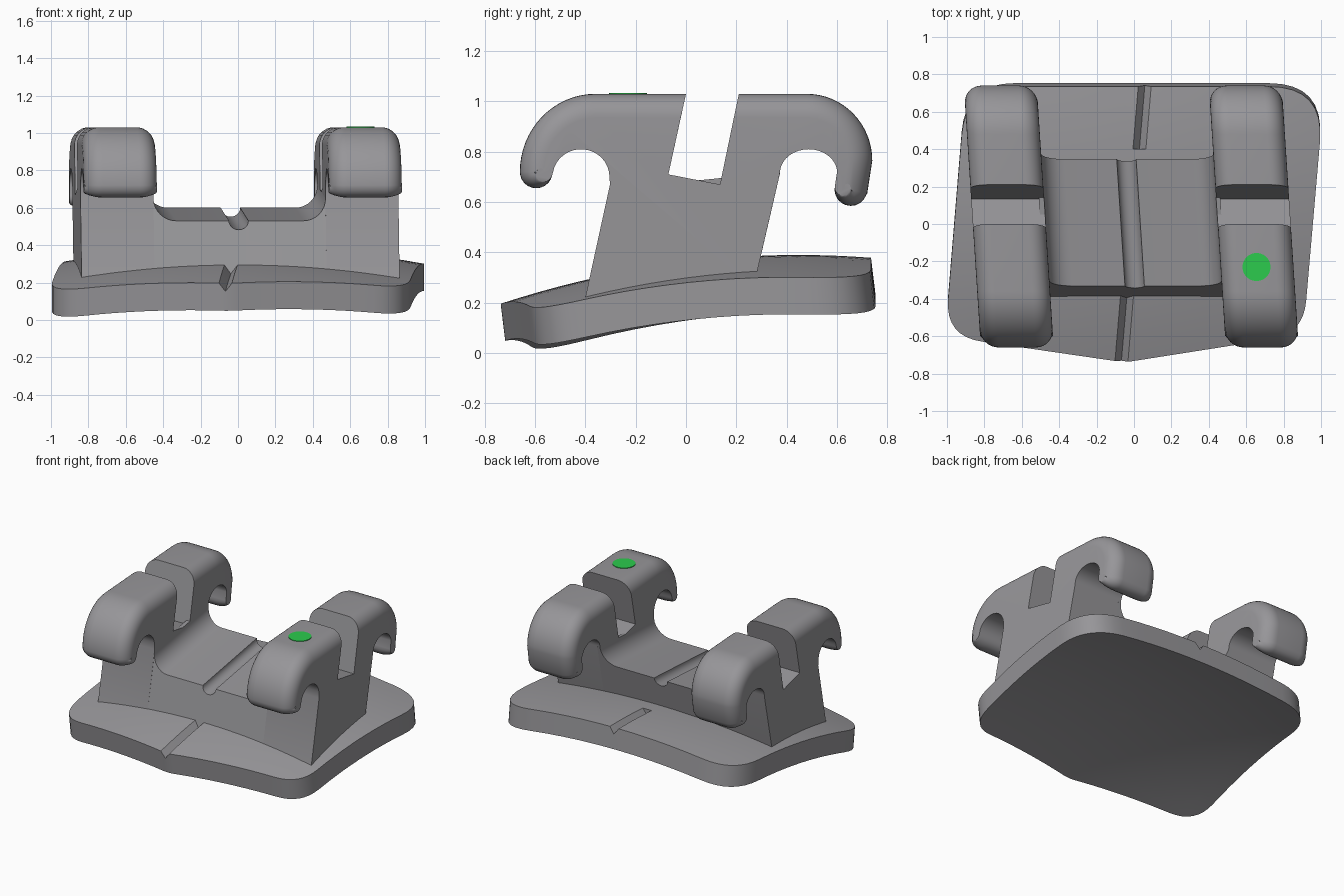
import bpy, bmesh, math
from mathutils import Vector

if "Cube" in bpy.data.objects:
    bpy.data.objects.remove(bpy.data.objects["Cube"], do_unlink=True)


def material(name, color):
    m = bpy.data.materials.new(name)
    m.use_nodes = True
    m.diffuse_color = (*color, 1)
    m.node_tree.nodes["Principled BSDF"].inputs["Base Color"].default_value = (*color, 1)
    return m


STEEL = material("steel grey", (0.31, 0.305, 0.32))
GREEN = material("marker green", (0.025, 0.6, 0.075))


def finish(name, bm, mat):
    bmesh.ops.recalc_face_normals(bm, faces=bm.faces)
    mesh = bpy.data.meshes.new(name)
    bm.to_mesh(mesh)
    bm.free()
    ob = bpy.data.objects.new(name, mesh)
    bpy.context.collection.objects.link(ob)
    mesh.materials.append(mat)
    return ob


def smooth(ob):
    bpy.ops.object.select_all(action="DESELECT")
    ob.select_set(True)
    bpy.context.view_layer.objects.active = ob
    bpy.ops.object.shade_smooth_by_angle(angle=math.radians(32))


def loft(name, sections, mat=STEEL):
    """Join equal-length closed sections into a capped solid."""
    bm = bmesh.new()
    rows = [[bm.verts.new(p) for p in s] for s in sections]
    n = len(rows[0])
    for a, b in zip(rows, rows[1:]):
        for i in range(n):
            j = (i + 1) % n
            bm.faces.new((a[i], a[j], b[j], b[i]))
    bm.faces.new(rows[0])
    bm.faces.new(rows[-1])
    return finish(name, bm, mat)


def arc(cy, cz, ry, rz, a0, a1, n):
    pts = []
    for i in range(n + 1):
        a = math.radians(a0 + (a1 - a0) * i / n)
        pts.append((cy + ry * math.cos(a), cz + rz * math.sin(a)))
    return pts


def skew(u, y):
    return u - 0.065 * y


# Curved base plate with rounded corners
def plate_z(x, y):
    return 0.362 + 0.124 * y - 0.137 * y * y - 0.09 * x * x


corners = [(-0.05, -0.74, 0.05), (0.905, -0.59, 0.18), (1.02, 0.735, 0.3),
           (-0.9, 0.735, 0.26), (-1.01, -0.6, 0.2)]
outline = []
for i, (x, y, t) in enumerate(corners):
    p = Vector((x, y))
    prev, nxt = Vector(corners[i - 1][:2]), Vector(corners[(i + 1) % 5][:2])
    start = p + (prev - p).normalized() * t
    end = p + (nxt - p).normalized() * t
    for k in range(9):
        s = k / 8
        outline.append(start * (1 - s) ** 2 + p * 2 * s * (1 - s) + end * s * s)
    following = nxt + (p - nxt).normalized() * corners[(i + 1) % 5][2]
    outline += [end.lerp(following, k / 10) for k in range(1, 10)]

bm = bmesh.new()
rings = []
levels = [k / 10 for k in range(1, 11)]
for depth, scales in ((0, levels), (0.147, levels[::-1])):
    for s in scales:
        shift = 0.018 if depth else 0
        rings.append([bm.verts.new((p.x * s, p.y * s + shift, plate_z(p.x * s, p.y * s) - depth))
                      for p in outline])
for a, b in zip(rings, rings[1:]):
    for i in range(len(a)):
        j = (i + 1) % len(a)
        bm.faces.new((a[i], a[j], b[j], b[i]))
for ring, z in ((rings[0], plate_z(0, 0)), (rings[-1], plate_z(0, 0) - 0.147)):
    hub = bm.verts.new((0, 0, z))
    for i in range(len(ring)):
        bm.faces.new((ring[i], ring[(i + 1) % len(ring)], hub))
plate = finish("base_plate", bm, STEEL)

# V grooves cut into the plate in front of and behind the body
for y0, y1 in ((-0.82, -0.3), (0.4, 0.82)):
    sections = []
    for k in range(9):
        y = y0 + (y1 - y0) * k / 8
        x = 0.085 * y - 0.005
        z = plate_z(x, y)
        sections.append([(x - 0.066, y, z + 0.04), (x, y, z - 0.045), (x + 0.066, y, z + 0.04)])
    cutter = loft("groove_cutter", sections)
    cutter.hide_render = True
    mod = plate.modifiers.new("groove", "BOOLEAN")
    mod.operation = "DIFFERENCE"
    mod.solver = "EXACT"
    mod.object = cutter
    bpy.context.view_layer.objects.active = plate
    bpy.ops.object.modifier_apply(modifier=mod.name)
    bpy.data.objects.remove(cutter, do_unlink=True)
smooth(plate)

# Wing profile: points (y, z) with an inward direction for the rounded rim
TOP = 1.03
profile = []


def add(points, inward=lambda p, i, n: (0, 0)):
    n = max(len(points) - 1, 1)
    profile.extend((p, inward(p, i, n)) for i, p in enumerate(points))


def toward(cy, cz, fade=False):
    def f(p, i, n):
        d = Vector((cy - p[0], cz - p[1])).normalized()
        w = (1 + math.cos(math.pi * i / n)) / 2 if fade else 1
        return d.x * w, d.y * w
    return f


add([(-0.07, 0.71)])
add([(0, TOP)], lambda p, i, n: (-0.22, -1))
add(arc(-0.36, 0.72, 0.30, 0.31, 90, 180, 16), toward(-0.36, 0.72))
add(arc(-0.595, 0.72, 0.065, 0.065, 190, 350, 10), toward(-0.595, 0.72, True))
add(arc(-0.417, 0.70, 0.113, 0.11, 170, 0, 16))
add([(-0.302, 0.67), (-0.409, 0.18), (0.268, 0.26), (0.37, 0.70)])
add(arc(0.487, 0.715, 0.114, 0.095, 175, 5, 16))
add(arc(0.655, 0.65, 0.065, 0.065, -193, -24, 10)[:-1],
    lambda p, i, n: tuple(c * (1 - math.cos(math.pi * i / n)) / 2
                          for c in (Vector((0.655, 0.65)) - Vector(p)).normalized()))
add([(0.72, 0.635)], lambda p, i, n: (-0.98, 0.2))
add(arc(0.48, 0.765, 0.26, 0.265, 0, 90, 16), toward(0.48, 0.765))
add([(0.21, TOP)], lambda p, i, n: (-0.21, -1))
add([(0.135, 0.67)])

# Two slotted wings, each with a front and a back hook
RIM = 0.095
rim_steps = [math.radians(90 * k / 8) for k in range(9)]
for name, u0, u1 in (("right_wing", -0.862, -0.472), ("left_wing", 0.448, 0.838)):
    stations = [(u0 + RIM * (1 - math.sin(a)), RIM * (1 - math.cos(a))) for a in rim_steps[::-1]]
    stations += [(u1 - RIM * (1 - math.sin(a)), RIM * (1 - math.cos(a))) for a in rim_steps]
    sections = []
    for u, d in stations:
        pts = [(y + iy * d, z + iz * d) for (y, z), (iy, iz) in profile]
        sections.append([(skew(u, y), y, z) for y, z in pts])
    smooth(loft(name, sections))

# Saddle block between the wings: side fillets and a round channel
heights = arc(-0.352, 0.12, 0.12, 0.12, 180, 270, 8)
heights += arc(-0.018, 0, 0.052, 0.048, 180, 360, 12)
heights += arc(0.328, 0.12, 0.12, 0.12, 270, 360, 8)
heights = [(-0.5, 0.12)] + heights + [(0.47, 0.12)]
sections = []
for u, h in heights:
    zf, zb = 0.53 + h, 0.60 + h
    pts = [(-0.409, 0.18), (-0.4 + 0.222 * (zf - 0.22), zf),
           (0.28 + 0.231 * (zb - 0.31), zb), (0.268, 0.26)]
    sections.append([(skew(u, y), y, z) for y, z in pts])
smooth(loft("saddle_block", sections))

# Round marker on the front half of the left wing
ring = [math.tau * k / 40 for k in range(40)]
loft("marker_dot", [[(0.655 + 0.075 * math.cos(a), -0.23 + 0.075 * math.sin(a), z) for a in ring]
                    for z in (TOP - 0.002, TOP + 0.004)], GREEN)
